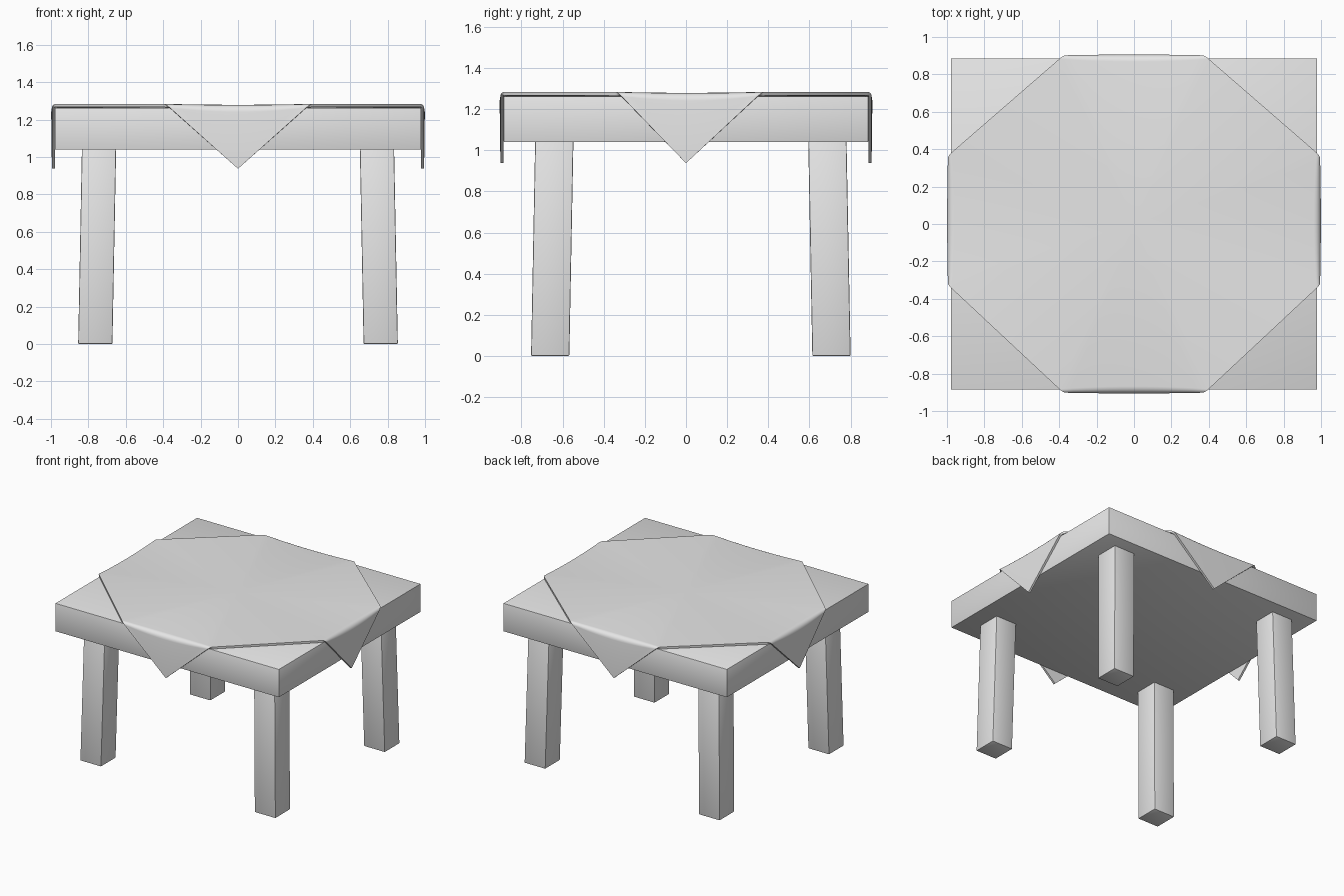
import bpy, bmesh
from math import sin, cos, pi
from mathutils import Vector

if "Cube" in bpy.data.objects:
    bpy.data.objects.remove(bpy.data.objects["Cube"], do_unlink=True)

grey = bpy.data.materials.new("plain_grey")
grey.use_nodes = True
COLOUR = (0.8, 0.8, 0.8, 1)
grey.diffuse_color = COLOUR
grey.node_tree.nodes["Principled BSDF"].inputs["Base Color"].default_value = COLOUR


def finish(name, bm, modifier, **settings):
    """Turn a bmesh into an object, apply one modifier and smooth by angle."""
    mesh = bpy.data.meshes.new(name)
    bm.to_mesh(mesh)
    bm.free()
    mesh.materials.append(grey)
    obj = bpy.data.objects.new(name, mesh)
    bpy.context.collection.objects.link(obj)
    mod = obj.modifiers.new(modifier.title(), modifier)
    for key, value in settings.items():
        setattr(mod, key, value)
    bpy.ops.object.select_all(action="DESELECT")
    obj.select_set(True)
    bpy.context.view_layer.objects.active = obj
    bpy.ops.object.modifier_apply(modifier=mod.name)
    bpy.ops.object.shade_smooth_by_angle(angle=pi / 6)
    return obj


def block(name, size, bottom, top, bevel):
    """Box whose lower and upper ends may be shifted against each other."""
    bm = bmesh.new()
    bmesh.ops.create_cube(bm, size=1)
    for v in bm.verts:
        end = Vector(top if v.co.z > 0 else bottom)
        v.co = end + Vector((v.co.x * size[0], v.co.y * size[1], 0))
    finish(name, bm, "BEVEL", width=bevel, segments=2)


# Table top slab
block("table_top", (1.956, 1.772), (0, 0, 1.04), (0, 0, 1.262), 0.003)

# Four slightly splayed legs
for side, sx in (("left", 1), ("right", -1)):
    for end, y_foot, y_top in (("front", -0.66, -0.64), ("back", 0.707, 0.687)):
        block(f"{end}_{side}_leg", (0.183, 0.186), (sx * 0.763, y_foot, 0),
              (sx * 0.743, y_top, 1.05), 0.006)

# Tablecloth: an octagon with four triangular corners folded over the edges
COLS, BENDS, RIM, DROP, TIP = 12, 5, 0.02, 0.35, 0.937
bm = bmesh.new()
centre = bm.verts.new((0, 0, 1.278))


def flap(out, along, reach, low, high):
    """Rounded fold along one edge ending in a pointed tip; returns its first row."""
    out, along = Vector(out), Vector(along)
    rows = []
    for b in range(BENDS + 1):
        a = b / BENDS * pi / 2
        shrink = 1 - RIM * a / DROP
        row = []
        for c in range(COLS + 1):
            t = c / COLS
            sag = 4 * t * (1 - t)
            r = RIM + 0.018 * sag
            dist = reach - 0.004 * (1 - sag) - r + r * sin(a)
            z = 1.283 - 0.005 * sag - r + r * cos(a)
            u = (low + (high - low) * t) * shrink
            row.append(bm.verts.new(out * dist + along * u + Vector((0, 0, z))))
        rows.append(row)
    for upper, lower in zip(rows, rows[1:]):
        for c in range(COLS):
            bm.faces.new((upper[c], lower[c], lower[c + 1], upper[c + 1]))
    tip = bm.verts.new(out * (reach - 0.004) + Vector((0, 0, TIP)))
    for c in range(COLS):
        bm.faces.new((rows[-1][c], tip, rows[-1][c + 1]))
    return rows[0]


# Edges run anticlockwise: front, left, back, right
ring = flap((0, -1, 0), (1, 0, 0), 0.906, -0.4, 0.4)
ring += flap((1, 0, 0), (0, 1, 0), 0.999, -0.345, 0.383)
ring += flap((0, 1, 0), (-1, 0, 0), 0.906, -0.4, 0.4)
ring += flap((-1, 0, 0), (0, -1, 0), 0.999, -0.383, 0.345)
for a, b in zip(ring, ring[1:] + ring[:1]):
    bm.faces.new((centre, a, b))
bm.normal_update()
finish("tablecloth", bm, "SOLIDIFY", thickness=0.016, offset=-1)
